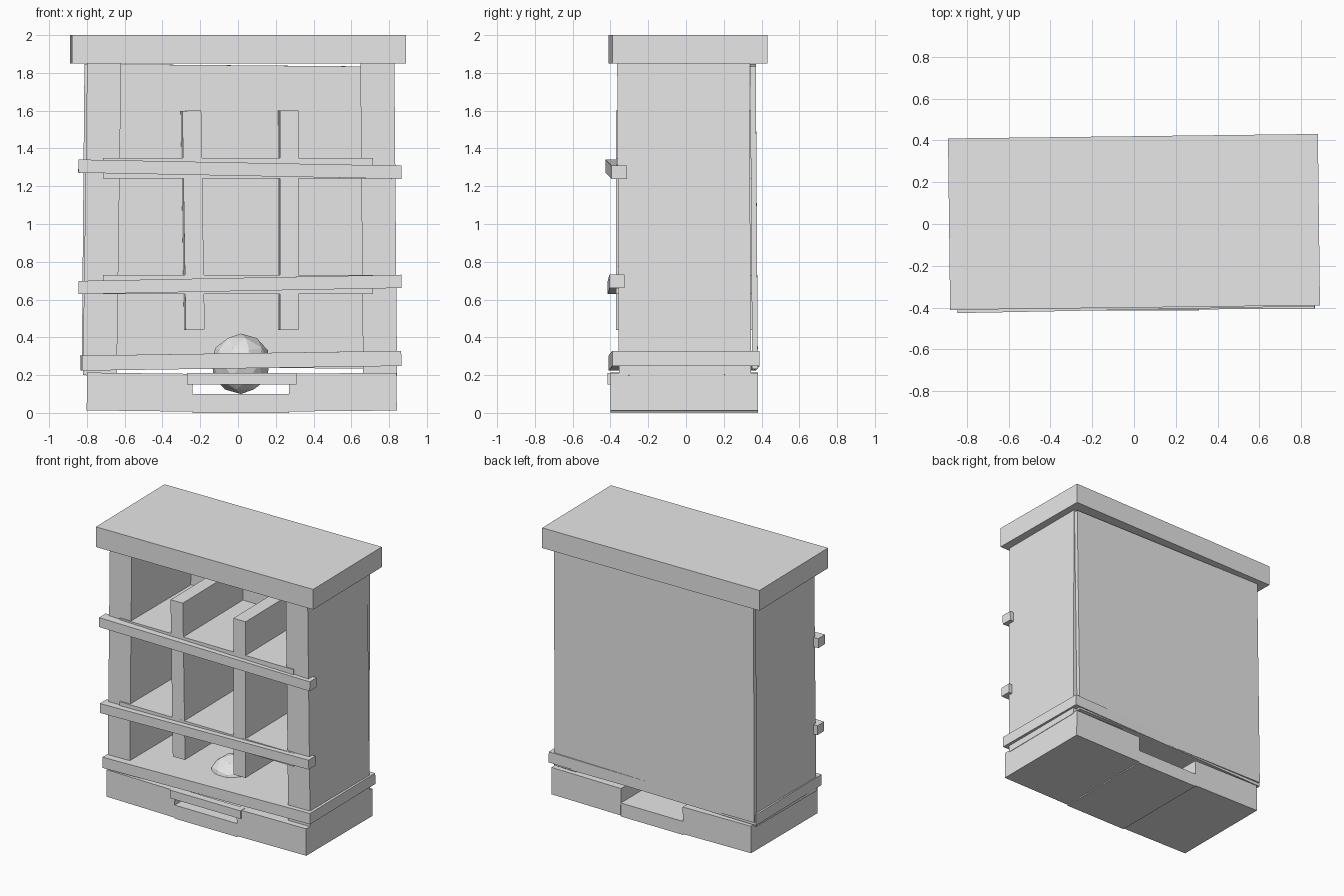
import bpy
from mathutils import Vector
from math import radians

cube = bpy.data.objects.get("Cube")
if cube:
    bpy.data.objects.remove(cube, do_unlink=True)

grey = bpy.data.materials.new("plain grey")
grey.use_nodes = True
colour = (0.8, 0.8, 0.8, 1)
grey.diffuse_color = colour
grey.node_tree.nodes["Principled BSDF"].inputs["Base Color"].default_value = colour

# Shared depths (front, back), heights (bottom, top) and edges
cabinet_depth = (-0.36, 0.34)
shelf_depth = (-0.37, 0.35)
base_depth = (-0.4, 0.38)
rail_depth = (-0.41, -0.33)
wall_height = (0.2, 1.86)
divider_height = (0.44, 1.6)
base_height = (0.01, 0.21)
base_left, base_right = 0.84, -0.8
slot_left, slot_right = 0.27, -0.24
slot_bottom = 0.1
wall_width = 0.18
divider_width = 0.1
rail_length = 1.71
rail_thickness = 0.07


def finish(part_name):
    """Name the newest object and give it the grey material."""
    part = bpy.context.object
    part.name = part_name
    part.data.materials.append(grey)
    return part


def box(part_name, across, depth, height, pitch=0, roll=0, yaw=0):
    """Box from its x, y and z ranges, tilted by a few degrees about its centre."""
    low, high = (Vector(corner) for corner in zip(across, depth, height))
    bpy.ops.mesh.primitive_cube_add(size=1, location=(low + high) / 2)
    part = finish(part_name)
    part.scale = high - low
    part.rotation_euler = [radians(angle) for angle in (pitch, roll, yaw)]


def around(middle, size):
    """Range of the given size about a middle value."""
    return middle - size / 2, middle + size / 2


# Roof and floor slabs, slightly crooked
box("roof_slab", around(0, 1.77), around(0.01, 0.82), (1.85, 2), yaw=0.7)
box("floor_slab", around(0.015, 1.69), base_depth, around(0.276, 0.08), roll=-0.85, yaw=0.7)

# Thick side walls, uprights dividing the inside, and thin back panel
for side, wall_middle, wall_roll, divider_middle, divider_roll in (
    ("right", -0.72, 0.8, -0.24, -0.9),
    ("left", 0.745, -0.5, 0.267, 0),
):
    box(side + "_wall", around(wall_middle, wall_width), cabinet_depth, wall_height,
        pitch=0.3, roll=wall_roll)
    box(side + "_divider", around(divider_middle, divider_width), shelf_depth, divider_height,
        roll=divider_roll, yaw=0.7)
box("back_panel", around(0, 1.64), around(0.36, 0.03), (0.24, 1.84), pitch=0.4, roll=0.5)

# Shelves, each with a crooked rail across the front
for level, shelf_height, rail_middle, rail_roll, rail_yaw in (
    ("upper", (1.24, 1.35), 1.29, 1.1, 1.1),
    ("lower", (0.63, 0.73), 0.68, -1.1, 0.3),
):
    box(level + "_shelf", around(0, 1.43), shelf_depth, shelf_height)
    box(level + "_rail", around(0.01, rail_length), rail_depth,
        around(rail_middle, rail_thickness), roll=rail_roll, yaw=rail_yaw)

# Base with an open slot through the middle and a lip over its front
box("right_base_block", (base_right, slot_right), base_depth, base_height, roll=0.7)
box("left_base_block", (slot_left, base_left), base_depth, base_height, roll=-0.5)
box("slot_floor", (slot_right, slot_left), base_depth, (0, slot_bottom))
box("slot_lip", around(0.02, 0.58), (-0.415, -0.36), (0.15, 0.21))

# Faceted ball resting in the slot
ball_radius = 0.16
bpy.ops.mesh.primitive_ico_sphere_add(
    subdivisions=2, radius=ball_radius, location=(0.015, -0.08, slot_bottom + ball_radius))
finish("ball")
